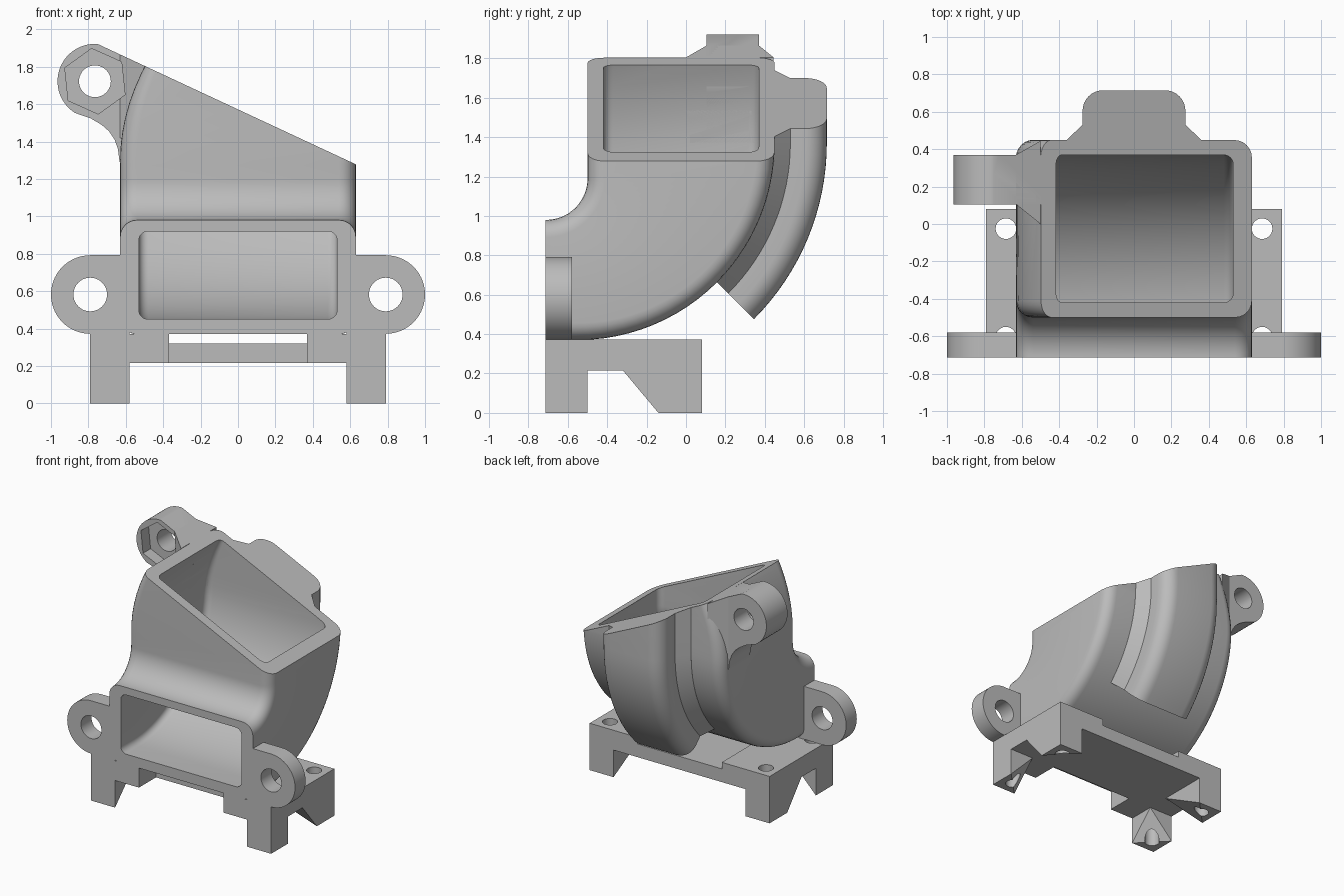
import bpy, bmesh, math
from math import sin, cos, pi, radians
from mathutils import Vector, Matrix

cube = bpy.data.objects.get("Cube")
if cube:
    bpy.data.objects.remove(cube)

grey = bpy.data.materials.new("grey_plastic")
grey.use_nodes = True
COLOUR = (0.5, 0.5, 0.5, 1)
grey.diffuse_color = COLOUR
grey.node_tree.nodes["Principled BSDF"].inputs["Base Color"].default_value = COLOUR


def finish(bm, name):
    bmesh.ops.remove_doubles(bm, verts=bm.verts, dist=1e-4)
    bmesh.ops.recalc_face_normals(bm, faces=bm.faces)
    mesh = bpy.data.meshes.new(name)
    bm.to_mesh(mesh)
    bm.free()
    mesh.materials.append(grey)
    ob = bpy.data.objects.new(name, mesh)
    bpy.context.collection.objects.link(ob)
    return ob


def loft(name, sections):
    bm = bmesh.new()
    rings = [[bm.verts.new(p) for p in s] for s in sections]
    n = len(rings[0])
    for a, b in zip(rings, rings[1:]):
        for i in range(n):
            j = (i + 1) % n
            bm.faces.new((a[i], a[j], b[j], b[i]))
    bm.faces.new(rings[0])
    bm.faces.new(rings[-1])
    return finish(bm, name)


def prism_y(name, pts, y0, y1):
    return loft(name, [[(x, y, z) for x, z in pts] for y in (y0, y1)])


def hull(name, pts):
    bm = bmesh.new()
    verts = [bm.verts.new(p) for p in pts]
    bmesh.ops.convex_hull(bm, input=verts)
    return finish(bm, name)


def box(name, x0, x1, y0, y1, z0, z1):
    return hull(name, [(x, y, z) for x in (x0, x1) for y in (y0, y1) for z in (z0, z1)])


def arc(cx, cy, r, start, end, n):
    angles = [radians(start + (end - start) * i / n) for i in range(n + 1)]
    return [(cx + r * cos(a), cy + r * sin(a)) for a in angles]


def circle(cx, cy, r, n=40, start=0):
    return arc(cx, cy, r, start, start + 360, n)[:-1]


def cut(ob, *cutters):
    bpy.context.view_layer.objects.active = ob
    for c in cutters:
        m = ob.modifiers.new("cut", 'BOOLEAN')
        m.operation = 'DIFFERENCE'
        m.solver = 'EXACT'
        m.object = c
        bpy.ops.object.modifier_apply(modifier=m.name)


# Bent duct: rounded rectangles swept from the front opening to the top one
def section(p, q, half, r, n=6):
    p, q = Vector(p), Vector(q)
    length = (q - p).length
    d = (q - p) / length
    ring = []
    for cx, cv, start in ((half - r, length - r, 0), (r - half, length - r, 90),
                          (r - half, r, 180), (half - r, r, 270)):
        for x, v in arc(cx, cv, r, start, start + 90, n):
            y, z = p + d * v
            if x < 0 and z > 1.3:        # right wall leans inward near the top
                x += 0.13 * ((z - 1.3) / 0.5) ** 2 * (-x / half)
            ring.append((x, y, z))
    return ring


def duct(name, y_front, z_top, inner_y, inner_z, outer, half, r):
    secs = [section((y_front, 1.19 - inner_z), (y_front, 1.37 - outer), half, r)]
    for i in range(25):
        a = pi / 2 * i / 24
        secs.append(section((-0.71 + inner_y * sin(a), 1.19 - inner_z * cos(a)),
                            (-0.55 + outer * sin(a), 1.37 - outer * cos(a)), half, r))
    for i in range(1, 11):
        t = i / 10
        secs.append(section((-0.71 + inner_y, 1.19 + (z_top - 1.19) * t),
                            (-0.55 + outer, 1.37 + (z_top - 1.37) * t), half, r))
    return loft(name, secs)


body = duct("duct_body", -0.713, 2.0, 0.21, 0.21, 1.0, 0.63, 0.09)
cavity = duct("cavity_cutter", -0.8, 2.1, 0.29, 0.27, 0.92, 0.53, 0.05)

# Slanted top cutter
slant = box("slant_cutter", -2, 2, -2, 2, 0, 2)
slant.data.transform(Matrix.Translation((-0.505, 0, 1.807))
                     @ Matrix.Rotation(math.atan2(0.529, 1.135), 4, 'Y'))
cut(body, cavity, slant)

# Rear rib following the outside of the bend
half_rib = [(0.37, 0.95), (0.36, 1.0), (0.275, 1.08)] + arc(0.165, 1.155, 0.11, 0, 90, 8)
profile = half_rib + [(-x, r) for x, r in reversed(half_rib)]
rib_secs = []
for i in range(17):
    a = radians(-45 + 45 * i / 16)
    rib_secs.append([(x, -0.55 + r * cos(a), 1.37 + r * sin(a)) for x, r in profile])
rib_secs.append([(x, -0.55 + r, 2.0) for x, r in profile])
rib = loft("rear_rib", rib_secs)
cut(rib, slant)

# Upper lug with nut pocket and flared root
LX, LZ = -0.765, 1.722
outline = arc(LX, LZ, 0.2, 65, 238, 28) + [
    (-0.79, 1.525), (-0.73, 1.49), (-0.69, 1.455), (-0.66, 1.41), (-0.642, 1.36),
    (-0.633, 1.29), (-0.5, 1.29), (-0.45, 1.79)]
lug = prism_y("upper_lug", outline, 0.105, 0.37)
bolt = prism_y("bolt_cutter", circle(LX, LZ, 0.085), 0, 0.5)
pocket = prism_y("nut_cutter", circle(LX, LZ, 0.176, 6, 36), 0, 0.2)
cut(lug, bolt, pocket, cavity, slant)
root = hull("lug_root", [(-0.63, y, z) for y in (0.105, 0.37) for z in (1.42, 2)]
            + [(-0.5, y, z) for y in (0.0, 0.445) for z in (1.36, 2)])
cut(root, bolt, pocket, cavity, slant)

# Base plate with a centre channel and a front notch
plate = box("base_plate", -0.79, 0.79, -0.713, 0.08, 0.215, 0.372)
channel = box("channel_cutter", -0.37, 0.37, -1, 1, 0.32, 0.5)
notch = box("notch_cutter", -0.37, 0.37, -1, -0.5, 0, 0.5)
cut(plate, channel, notch)

parts = [body, rib, lug, root, plate]
helpers = [cavity, slant, bolt, pocket, channel, notch]

# Ears, legs and screw holes on both sides
for side, s in (("left", 1), ("right", -1)):
    ear_pts = [(0.58, 0.372)] + arc(0.79, 0.582, 0.21, -90, 90, 28) + [(0.58, 0.792)]
    ear = prism_y(side + "_ear", [(s * x, z) for x, z in ear_pts], -0.713, -0.58)
    hole = prism_y("ear_cutter", circle(s * 0.79, 0.582, 0.09), -1, -0.4)
    cut(ear, hole)
    parts.append(ear)
    helpers.append(hole)
    for end, y_out, y_low, y_top, y_hole in (("front", -0.713, -0.5, -0.5, -0.605),
                                             ("rear", 0.08, -0.14, -0.32, -0.025)):
        low = [(0.79, y_out, 0), (0.58, y_out, 0), (0.79, y_low, 0), (0.79, y_low, 0.03)]
        top = [(x, y, 0.215) for x in (0.58, 0.79) for y in (y_out, y_top)]
        leg = hull(f"{end}_{side}_leg", [(s * x, y, z) for x, y, z in low + top])
        drill = loft("screw_cutter", [[(x, y, z) for x, y in circle(s * 0.685, y_hole, 0.055, 28)]
                                      for z in (-0.2, 0.6)])
        cut(leg, drill)
        cut(plate, drill)
        parts.append(leg)
        helpers.append(drill)

for h in helpers:
    bpy.data.objects.remove(h)

# Smooth the curved walls, keep the edges crisp
bpy.ops.object.select_all(action='DESELECT')
for ob in parts:
    ob.select_set(True)
bpy.context.view_layer.objects.active = body
bpy.ops.object.shade_smooth_by_angle(angle=radians(30))
